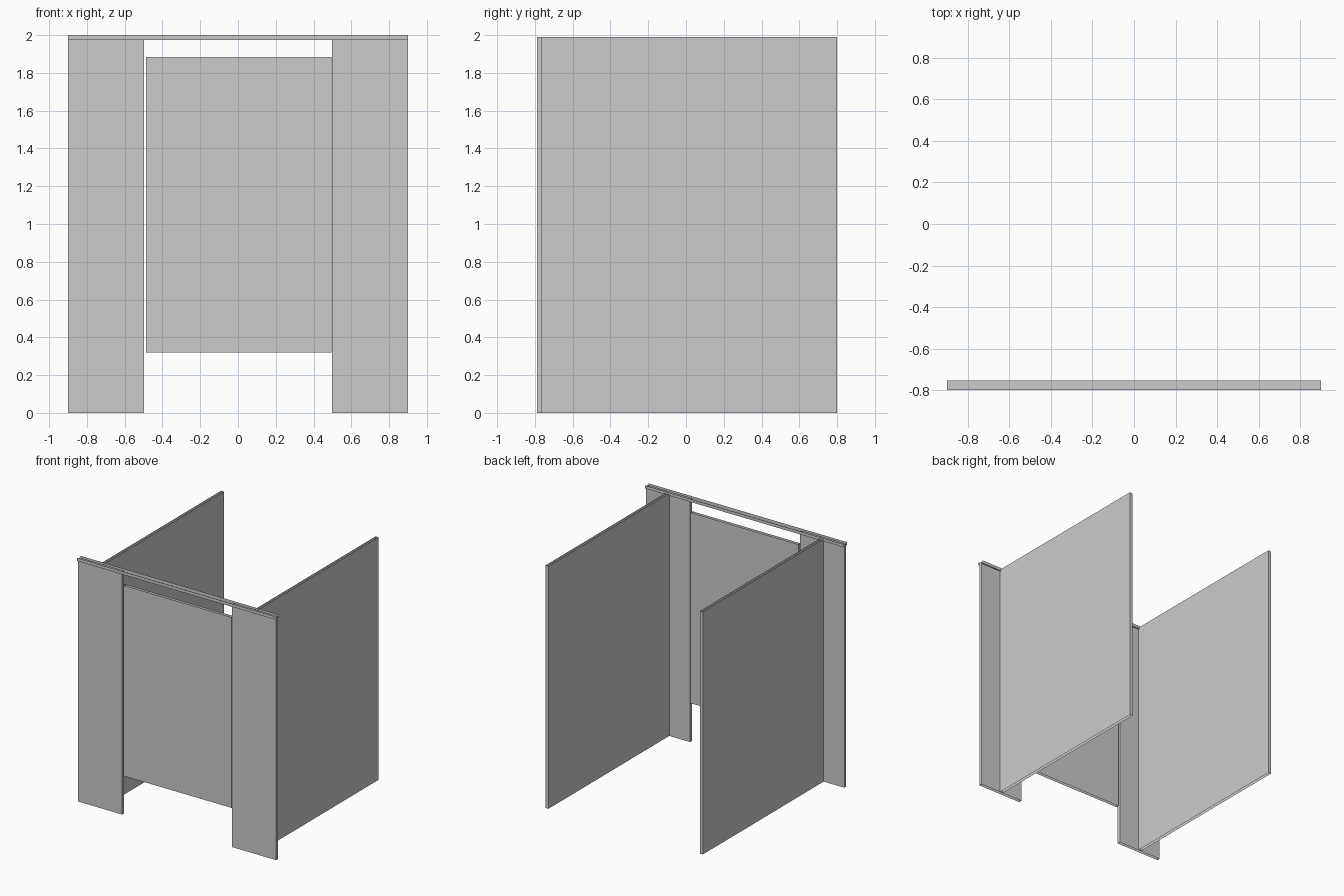
import bpy, bmesh

if "Cube" in bpy.data.objects:
    bpy.data.objects.remove(bpy.data.objects["Cube"])

def extruded_profile(name, points, offset, closed=True):
    """Sweep an outline along an offset vector, leaving the ends open."""
    bm = bmesh.new()
    verts = [bm.verts.new(p) for p in points]
    pairs = list(zip(verts, verts[1:] + verts[:1]))
    edges = [bm.edges.new(p) for p in (pairs if closed else pairs[:-1])]
    ret = bmesh.ops.extrude_edge_only(bm, edges=edges)
    moved = [g for g in ret["geom"] if isinstance(g, bmesh.types.BMVert)]
    bmesh.ops.translate(bm, verts=moved, vec=offset)
    bmesh.ops.recalc_face_normals(bm, faces=bm.faces)
    mesh = bpy.data.meshes.new(name)
    bm.to_mesh(mesh)
    bm.free()
    obj = bpy.data.objects.new(name, mesh)
    bpy.context.collection.objects.link(obj)
    return obj

def panel(name, x0, x1, y0, y1, z0, z1):
    """Upright sheet panel: four walls, open at top and bottom."""
    outline = [(x0, y0, z0), (x1, y0, z0), (x1, y1, z0), (x0, y1, z0)]
    return extruded_profile(name, outline, (0, 0, z1 - z0))

FRONT, BACK = -0.79, -0.765   # front sheet planes
TOP = 1.99

# Front posts and side partitions, left and right
for side, s in (("left", -1), ("right", 1)):
    a, b = sorted((s * 0.498, s * 0.9))
    panel(side + "_front_post", a, b, FRONT, BACK, 0, TOP)
    a, b = sorted((s * 0.6875, s * 0.7125))
    panel(side + "_partition", a, b, BACK, 0.8, 0, TOP)

# Door, hung against the right post with a gap at the left
panel("door", -0.486, 0.496, FRONT, BACK, 0.32, 1.883)

# Head rail: open channel running across the top
rail = [(-0.9, -0.8, 2.0), (-0.9, -0.8, 1.975), (-0.9, -0.8, 1.985),
        (-0.9, -0.755, 1.985)]
rail = [(-0.9, y, z) for y, z in
        ((-0.8, 2.0), (-0.8, 1.975), (-0.755, 1.975), (-0.755, 2.0))]
extruded_profile("head_rail", rail, (1.8, 0, 0), closed=False)
